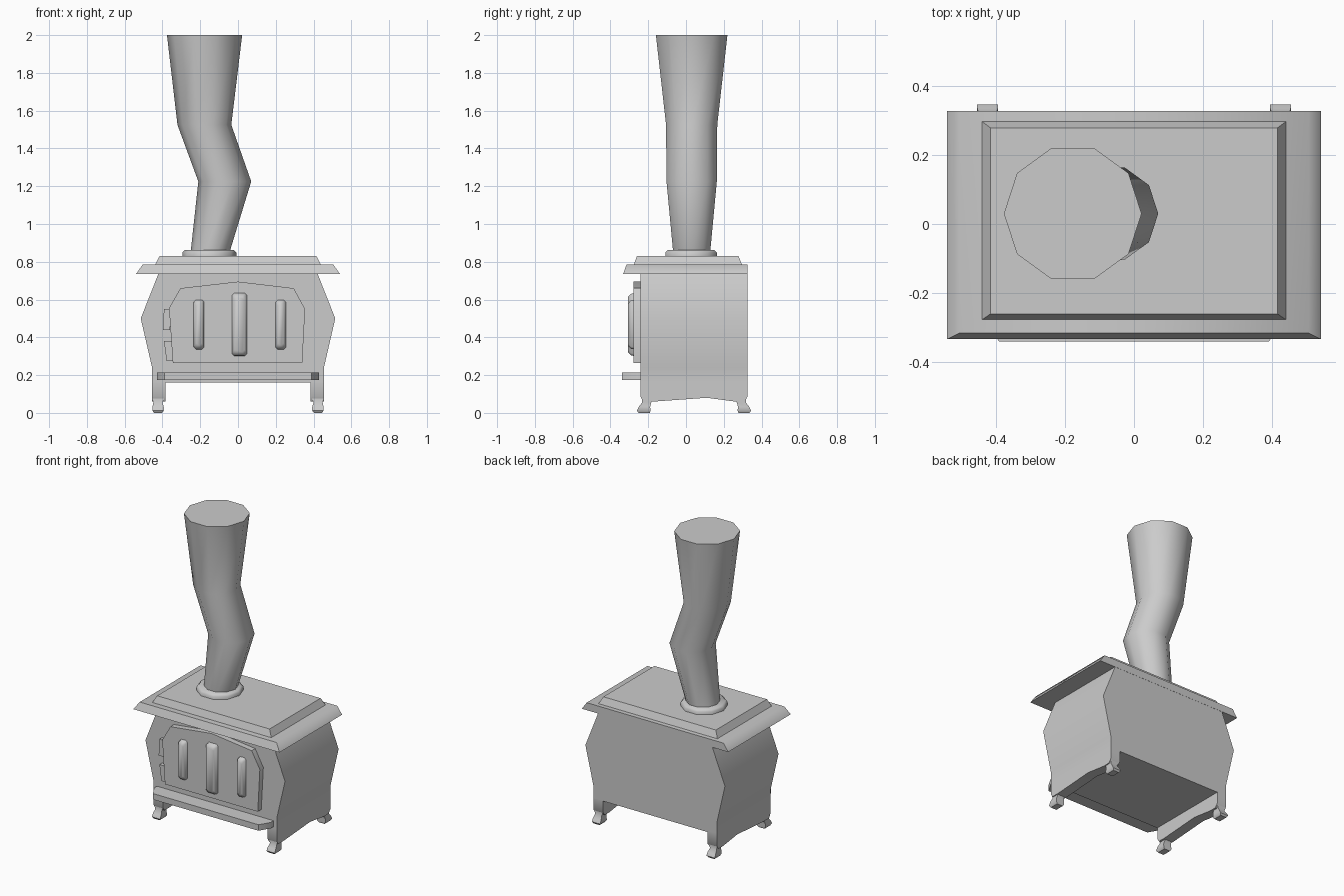
import bpy, bmesh, math

if "Cube" in bpy.data.objects:
    bpy.data.objects.remove(bpy.data.objects["Cube"])


def loft(name, rings, angle=40):
    """Skin a list of equal-length point rings and cap both ends."""
    bm = bmesh.new()
    vs = [[bm.verts.new(p) for p in r] for r in rings]
    n = len(rings[0])
    for a, b in zip(vs, vs[1:]):
        for i in range(n):
            j = (i + 1) % n
            bm.faces.new((a[i], a[j], b[j], b[i]))
    bm.faces.new(vs[0])
    bm.faces.new(vs[-1])
    bmesh.ops.recalc_face_normals(bm, faces=bm.faces)
    me = bpy.data.meshes.new(name)
    bm.to_mesh(me)
    bm.free()
    ob = bpy.data.objects.new(name, me)
    bpy.context.collection.objects.link(ob)
    bpy.ops.object.select_all(action='DESELECT')
    ob.select_set(True)
    bpy.context.view_layer.objects.active = ob
    bpy.ops.object.shade_smooth_by_angle(angle=math.radians(angle))
    return ob


def rect(x0, x1, y0, y1, z):
    return [(x0, y0, z), (x1, y0, z), (x1, y1, z), (x0, y1, z)]


def circle(x, y, z, r, n=10):
    return [(x + r * math.cos(math.tau * i / n),
             y + r * math.sin(math.tau * i / n), z) for i in range(n)]


def front(profile, y, cx=0, cz=0, s=1):
    return [(cx + (x - cx) * s, y, cz + (z - cz) * s) for x, z in profile]


# firebox with bulging sides
half = [(0.455, 0.16), (0.455, 0.24), (0.515, 0.50), (0.42, 0.74)]
body = half + [(-x, z) for x, z in reversed(half)]
loft("firebox", [front(body, -0.24), front(body, 0.325)], 36)

# overhanging lid and raised top plate, both flush toward the back
loft("lid", [rect(-0.54, 0.54, -0.333, 0.326, 0.735),
             rect(-0.505, 0.505, -0.315, 0.326, 0.785)], 60)
loft("top_plate", [rect(-0.44, 0.44, -0.277, 0.297, 0.783),
                   rect(-0.415, 0.415, -0.26, 0.278, 0.83)])

# side skirts with a shallow arch, and splayed feet
skirt = [(-0.24, 0.17), (-0.24, 0.085), (-0.225, 0.06), (-0.17, 0.06),
         (0.11, 0.08), (0.26, 0.06), (0.305, 0.06), (0.325, 0.085), (0.325, 0.17)]
for s, side in ((-1, "left"), (1, "right")):
    loft(side + "_skirt", [[(s * x, y, z) for y, z in skirt] for x in (0.385, 0.455)])
    for yc, d, end in ((-0.20, -1, "front"), (0.285, 1, "back")):
        rings = []
        for z, x0, x1, off, h in ((0.09, 0.385, 0.455, 0, 0.036),
                                  (0.055, 0.400, 0.448, 0.008, 0.024),
                                  (0.032, 0.393, 0.453, 0.02, 0.03),
                                  (0.012, 0.393, 0.453, 0.024, 0.036),
                                  (0.0, 0.402, 0.445, 0.022, 0.03)):
            y = yc + d * off
            rings.append(rect(s * x0, s * x1, y - h, y + h, z))
        loft(f"{end}_{side}_foot", rings, 50)

# door panel
door = [(-0.345, 0.265), (0.34, 0.265), (0.355, 0.55), (0.295, 0.66),
        (0, 0.695), (-0.305, 0.66), (-0.365, 0.555)]
loft("door", [front(door, -0.235), front(door, -0.277)])

# raised door bars with chamfered ends
for cx, w, z0, z1, name in ((-0.207, 0.029, 0.335, 0.60, "left_bar"),
                            (0.008, 0.041, 0.30, 0.635, "middle_bar"),
                            (0.226, 0.029, 0.335, 0.60, "right_bar")):
    rings = []
    for y, d in ((-0.27, 0), (-0.292, 0.003), (-0.308, 0.014)):
        a, c = w - d, 0.012
        lo, hi = z0 + d * 1.6, z1 - d * 1.6
        p = [(-a + c, lo), (a - c, lo), (a, lo + c), (a, hi - c),
             (a - c, hi), (-a + c, hi), (-a, hi - c), (-a, lo + c)]
        rings.append([(cx + x, y, z) for x, z in p])
    loft(name, rings, 60)

# door hinges, slightly tilted
for z0, z1, t, name in ((0.44, 0.55, -0.008, "upper_hinge"), (0.275, 0.38, 0.012, "lower_hinge")):
    p = [(-0.39 + t, z0), (-0.352 + t, z0), (-0.352, z1), (-0.392, z1)]
    loft(name, [front(p, -0.235), front(p, -0.268)])

# ash shelf
shelf = [(-0.43, -0.235), (-0.43, -0.27), (-0.39, -0.34), (0.39, -0.34), (0.43, -0.27), (0.43, -0.235)]
loft("ash_shelf", [[(x, y, z) for x, y in shelf] for z in (0.175, 0.215)])

# flue collar and crooked stovepipe
loft("collar", [circle(-0.152, 0.027, z, r) for z, r in ((0.825, 0.143), (0.85, 0.143), (0.862, 0.13))], 60)
loft("stovepipe", [circle(x, 0.03, z, r) for x, z, r in
                   ((-0.15, 0.84, 0.102), (-0.07, 1.225, 0.14),
                    (-0.178, 1.525, 0.1425), (-0.177, 2.0, 0.199))])
